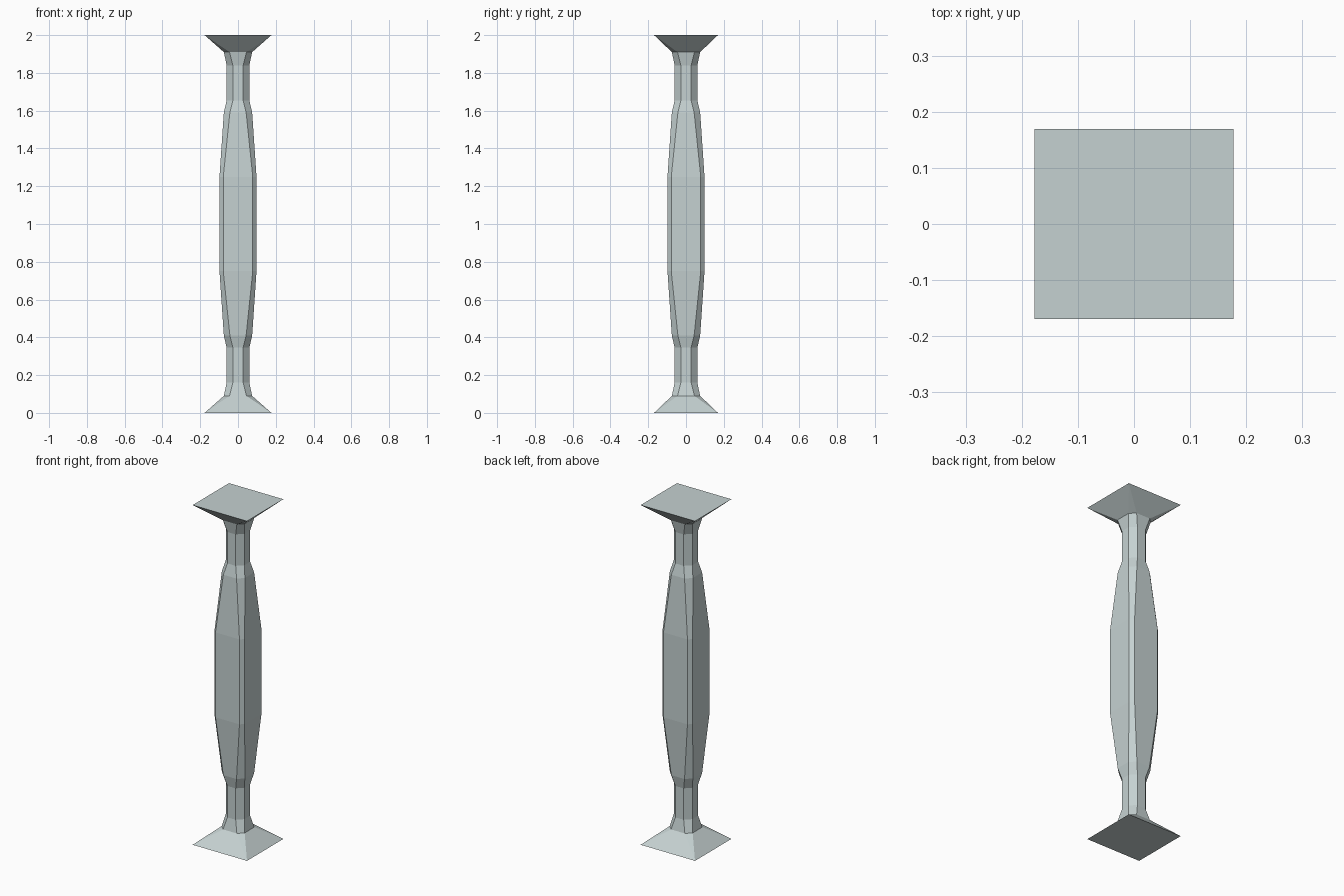
import bpy
import bmesh

cube = bpy.data.objects.get("Cube")
if cube:
    bpy.data.objects.remove(cube, do_unlink=True)

stone = bpy.data.materials.new("pale_grey_stone")
stone.use_nodes = True
colour = (0.56, 0.64, 0.64, 1.0)
stone.diffuse_color = colour
bsdf = next(n for n in stone.node_tree.nodes if n.type == "BSDF_PRINCIPLED")
bsdf.inputs["Base Color"].default_value = colour

HEIGHT = 2.0
PLINTH_X, PLINTH_Y = 0.177, 0.169

# Lower half of the shaft: height, half width, half width of the flat face
lower = [
    (0.09, 0.075, 0.045),
    (0.16, 0.06, 0.027),
    (0.345, 0.06, 0.027),
    (0.41, 0.075, 0.043),
    (0.75, 0.098, 0.078),
]
profile = lower + [(HEIGHT - z, w, f) for z, w, f in reversed(lower)]


def octagon(w, f):
    """Chamfered square, counter-clockwise from the right face."""
    return [(w, -f), (w, f), (f, w), (-f, w),
            (-w, f), (-w, -f), (-f, -w), (f, -w)]


def make_object(name, bm):
    bmesh.ops.recalc_face_normals(bm, faces=bm.faces)
    mesh = bpy.data.meshes.new(name)
    bm.to_mesh(mesh)
    bm.free()
    mesh.materials.append(stone)
    obj = bpy.data.objects.new(name, mesh)
    bpy.context.collection.objects.link(obj)
    return obj


# Shaft: eight-sided loft, open where it meets the plinth and capital
bm = bmesh.new()
rings = [[bm.verts.new((x, y, z)) for x, y in octagon(w, f)]
         for z, w, f in profile]
for a, b in zip(rings, rings[1:]):
    for i in range(8):
        j = (i + 1) % 8
        bm.faces.new((a[i], a[j], b[j], b[i]))
make_object("shaft", bm)


def flared_block(name, z_outer, z_inner):
    """Square slab edge sloping in to the octagonal end of the shaft."""
    bm = bmesh.new()
    _, w, f = lower[0]
    inner = [bm.verts.new((x, y, z_inner)) for x, y in octagon(w, f)]
    outer = [bm.verts.new((sx * PLINTH_X, sy * PLINTH_Y, z_outer))
             for sx, sy in ((1, -1), (1, 1), (-1, 1), (-1, -1))]
    bm.faces.new(outer)
    bm.faces.new(inner)
    for i in range(4):
        a, b = inner[2 * i], inner[2 * i + 1]
        corner, following = outer[i], outer[(i + 1) % 4]
        bm.faces.new((corner, following, b, a))
        bm.faces.new((following, inner[(2 * i + 2) % 8], b))
    return make_object(name, bm)


# Plinth and its mirrored capital
flared_block("plinth", 0.0, lower[0][0])
flared_block("capital", HEIGHT, HEIGHT - lower[0][0])
